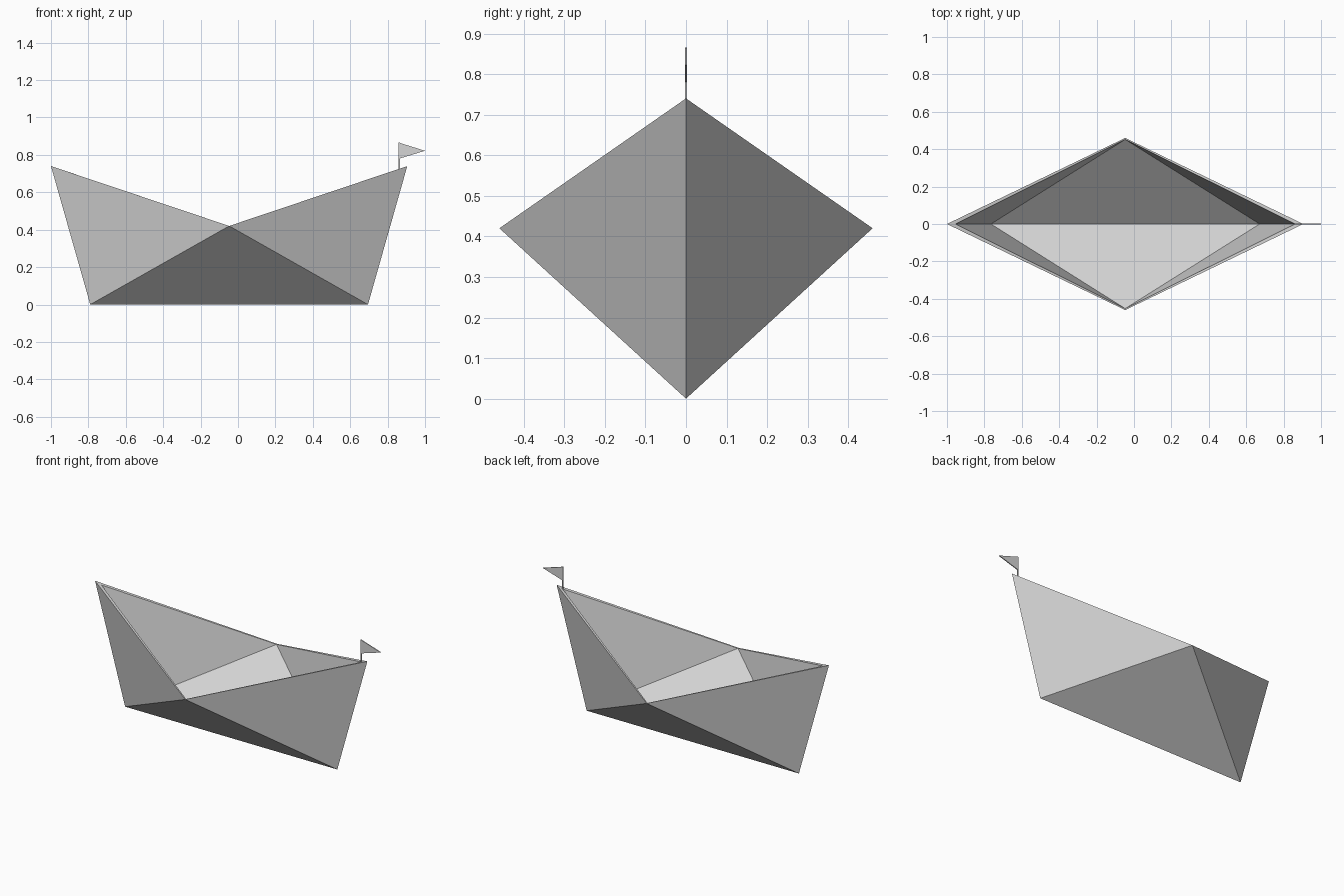
import bpy
import bmesh

cube = bpy.data.objects.get("Cube")
if cube:
    bpy.data.objects.remove(cube, do_unlink=True)

paper = bpy.data.materials.new("light_grey_paper")
paper.use_nodes = True
grey = (0.66, 0.66, 0.66, 1)
paper.diffuse_color = grey
bsdf = next(n for n in paper.node_tree.nodes if n.type == "BSDF_PRINCIPLED")
bsdf.inputs["Base Color"].default_value = grey


def finish(name, bm):
    bmesh.ops.recalc_face_normals(bm, faces=bm.faces)
    mesh = bpy.data.meshes.new(name)
    bm.to_mesh(mesh)
    bm.free()
    mesh.materials.append(paper)
    obj = bpy.data.objects.new(name, mesh)
    bpy.context.collection.objects.link(obj)
    return obj


def shell(bm, bow, stern, keel_bow, keel_stern, side):
    """Folded skin: a bow, keel and stern panel on each side."""
    b, s, kb, ks = [bm.verts.new((x, 0, z)) for x, z in (bow, stern, keel_bow, keel_stern)]
    x, y, z = side
    rims = []
    for sign in (-1, 1):
        m = bm.verts.new((x, sign * y, z))
        for tri in ((b, kb, m), (kb, ks, m), (ks, s, m)):
            bm.faces.new(tri)
        rims.append(m)
    return [b, rims[0], s, rims[1]]


# Hull: outer and inner folded skins joined by a narrow rim
bm = bmesh.new()
outer = shell(bm, (-1, 0.74), (0.905, 0.74), (-0.79, 0), (0.695, 0), (-0.047, 0.46, 0.42))
inner = shell(bm, (-0.955, 0.725), (0.862, 0.725), (-0.765, 0.025), (0.672, 0.025),
              (-0.047, 0.452, 0.42))
for i in range(4):
    j = (i + 1) % 4
    bm.faces.new((outer[i], outer[j], inner[j], inner[i]))
finish("hull", bm)


def plate(name, profile, half):
    """Thin upright plate cut to an x-z profile."""
    bm = bmesh.new()
    face = bm.faces.new([bm.verts.new((x, -half, z)) for x, z in profile])
    new = bmesh.ops.extrude_face_region(bm, geom=[face])["geom"]
    verts = [v for v in new if isinstance(v, bmesh.types.BMVert)]
    bmesh.ops.translate(bm, verts=verts, vec=(0, 2 * half, 0))
    return finish(name, bm)


# Pennant and its pole at the stern
plate("flag", [(0.862, 0.865), (0.862, 0.78), (1, 0.822)], 0.003)
plate("flag_pole", [(0.859, 0.715), (0.865, 0.715), (0.865, 0.865), (0.859, 0.865)], 0.003)
